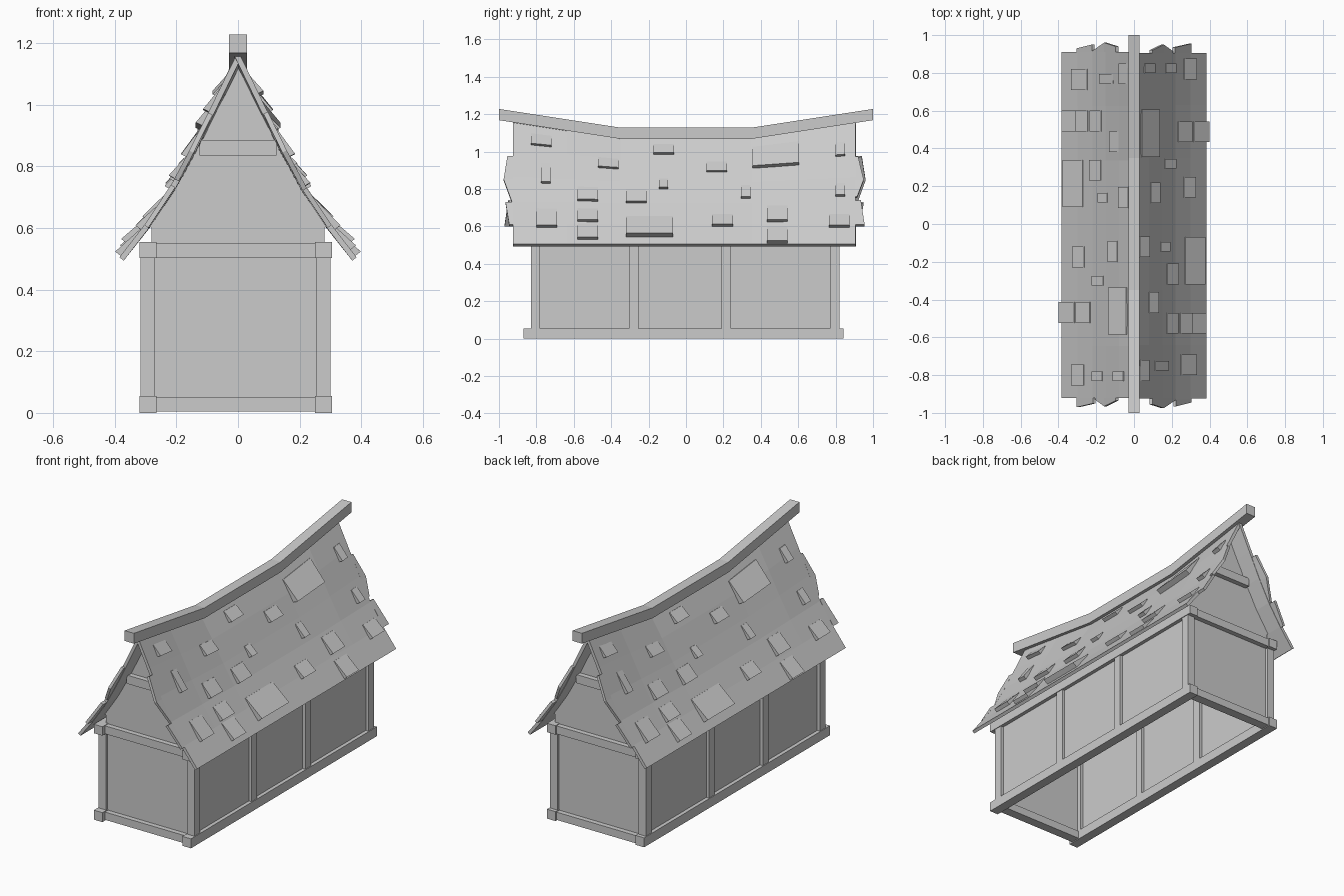
import bpy
import bmesh

cube = bpy.data.objects.get("Cube")
if cube:
    bpy.data.objects.remove(cube, do_unlink=True)

grey = bpy.data.materials.new("plain grey")
grey.use_nodes = True
GREY = (0.6, 0.6, 0.6, 1)
grey.diffuse_color = GREY
grey.node_tree.nodes["Principled BSDF"].inputs["Base Color"].default_value = GREY


def finish(name, bm):
    bmesh.ops.recalc_face_normals(bm, faces=bm.faces[:])
    mesh = bpy.data.meshes.new(name)
    bm.to_mesh(mesh)
    bm.free()
    mesh.materials.append(grey)
    obj = bpy.data.objects.new(name, mesh)
    bpy.context.scene.collection.objects.link(obj)
    return obj


def box(name, x, y, z):
    bm = bmesh.new()
    made = bmesh.ops.create_cube(bm, size=1)
    for v in made["verts"]:
        for i, (low, high) in enumerate((x, y, z)):
            v.co[i] = high if v.co[i] > 0 else low
    return finish(name, bm)


def prism(name, outline, y0, y1):
    """Extrude an outline of (x, z) points along y."""
    bm = bmesh.new()
    face = bm.faces.new([bm.verts.new((x, y0, z)) for x, z in outline])
    made = bmesh.ops.extrude_face_region(bm, geom=[face])
    for v in made["geom"]:
        if isinstance(v, bmesh.types.BMVert):
            v.co.y = y1
    return finish(name, bm)


# Roof surface: a flared profile that sags towards the middle of the ridge
PROFILE = [(0.005, 1.165), (0.08, 1.01), (0.15, 0.865),
           (0.22, 0.735), (0.30, 0.615), (0.385, 0.505)]
TOP, EAVE = PROFILE[0][1], PROFILE[-1][1]


def rise(y):
    return 0.1 * max(0, abs(y) - 0.35) / 0.65


def sag(h, y):
    return (0.088 - rise(y)) * ((h - EAVE) / (TOP - EAVE)) ** 2


def half_width(h):
    for (xa, za), (xb, zb) in zip(PROFILE, PROFILE[1:]):
        if h >= zb:
            break
    return xa + (xb - xa) * (za - h) / (za - zb)


def unsag(z, y):
    h = z
    for _ in range(8):
        h = z + sag(h, y)
    return h


def on_roof(h, y, lift):
    """Point on the slope at profile height h, moved out along its normal."""
    slope = (half_width(h - 0.03) - half_width(h + 0.03)) / 0.06
    size = (1 + slope * slope) ** 0.5
    return half_width(h) + lift / size, y, h - sag(h, y) + lift * slope / size


def slab(bm, rows, depth, side, turn):
    """Closed sheet on the slope; each row is (height, y values, lift)."""
    def place(h, y, lift):
        x, y, z = on_roof(h, y, lift)
        return bm.verts.new((x, y, z) if side > 0 else (-x, turn - y, z))

    upper = [[place(h, y, up) for y in ys] for h, ys, up in rows]
    lower = [[place(h, y, -depth) for y in ys] for h, ys, up in rows]
    n, m = len(upper), len(upper[0])
    for grid in (upper, lower):
        for i in range(n - 1):
            for j in range(m - 1):
                bm.faces.new((grid[i][j], grid[i + 1][j],
                              grid[i + 1][j + 1], grid[i][j + 1]))
    rim = [(i, 0) for i in range(n)] + [(n - 1, j) for j in range(1, m)]
    rim += [(i, m - 1) for i in range(n - 2, -1, -1)]
    rim += [(0, j) for j in range(m - 2, 0, -1)]
    for (a, b), (c, d) in zip(rim, rim[1:] + rim[:1]):
        bm.faces.new((upper[a][b], upper[c][d], lower[c][d], lower[a][b]))


FRONT, BACK = -0.925, 0.905
# Ragged ends: groups of (height, overhang)
FRONT_RAGS = [[(0.975, 0.03), (0.85, 0.05), (0.73, 0.005)],
              [(0.73, 0.04), (0.61, 0.02)]]
BACK_RAGS = [[(0.975, 0.015), (0.85, 0.045), (0.76, 0.01)],
             [(0.74, 0.03), (0.61, 0.05)]]

# Raised shingles by width: (centre y, top z, bottom z)
SHINGLES = {
    0.05: [(-0.75, 0.94, 0.83), (0.825, 1.05, 0.975), (0.825, 0.83, 0.76),
           (-0.12, 0.855, 0.8), (0.32, 0.82, 0.75)],
    0.11: [(-0.775, 1.09, 1.03), (-0.415, 0.965, 0.91), (-0.12, 1.04, 0.985),
           (0.165, 0.945, 0.89), (-0.525, 0.81, 0.735), (-0.265, 0.8, 0.725),
           (-0.745, 0.695, 0.595), (-0.525, 0.695, 0.625),
           (-0.525, 0.615, 0.53), (0.195, 0.665, 0.6), (0.488, 0.71, 0.625),
           (0.488, 0.595, 0.51), (0.82, 0.665, 0.595)],
    0.25: [(0.48, 1.04, 0.92), (-0.195, 0.655, 0.545)],
}

for side, word in ((1, "left"), (-1, "right")):
    bm = bmesh.new()
    columns = [FRONT, -0.64, -0.35, 0.35, 0.63, BACK]
    slab(bm, [(h, columns, 0) for _, h in PROFILE], 0.018, side, -0.015)
    for edge, way, rags in ((FRONT, -1, FRONT_RAGS), (BACK, 1, BACK_RAGS)):
        for rag in rags:
            slab(bm, [(h, [edge, edge + way * out], 0) for h, out in rag],
                 0.016, side, -0.015)
    finish(word + "_roof_slope", bm)

    bm = bmesh.new()
    for width, spots in SHINGLES.items():
        lift = 0.032 if width > 0.2 else 0.022
        for y, top, bottom in spots:
            ys = [y - width / 2, y + width / 2]
            slab(bm, [(unsag(top, y), ys, 0.003),
                      (max(EAVE, unsag(bottom, y)), ys, lift)],
                 0.004, side, 0.02)
    finish(word + "_shingles", bm)

# Ridge beam with upswept ends
bm = bmesh.new()
rings = []
for y in (-1, -0.35, 0.35, 1):
    z = 1.068 + rise(y)
    rings.append([bm.verts.new((x, y, z + dz)) for x, dz in
                  ((-0.03, 0), (0.03, 0), (0.03, 0.06), (-0.03, 0.06))])
for a, b in zip(rings, rings[1:]):
    for i in range(4):
        j = (i + 1) % 4
        bm.faces.new((a[i], a[j], b[j], b[i]))
bm.faces.new(rings[0])
bm.faces.new(rings[-1])
finish("ridge_beam", bm)

# Long sides: sill, top plate, posts and wall panel
for word, x0, x1 in (("right", -0.32, -0.265), ("left", 0.25, 0.305)):
    box(word + "_sill", (x0, x1), (-0.868, 0.842), (0, 0.055))
    box(word + "_top_plate", (x0, x1), (-0.868, 0.842), (0.503, 0.555))
    for i, y in enumerate((-0.83, -0.305, 0.19, 0.77)):
        box(f"{word}_post_{i + 1}", (x0 + 0.004, x1 - 0.004),
            (y, y + 0.05), (0.03, 0.53))
    middle = (x0 + x1) / 2
    box(word + "_wall", (middle - 0.006, middle + 0.006),
        (-0.81, 0.80), (0.02, 0.53))

# Gable ends: wall up to the roof, sill, tie beam and collar beam
for word, y, out in (("front", -0.81, -1), ("back", 0.80, 1)):
    slope = [on_roof(h, y, -0.012)[::2] for _, h in PROFILE[1:-1]]
    half = [(0.28, 0.02), (0.28, 0.6)] + slope[::-1]
    outline = half + [(0, 1.12)] + [(-x, z) for x, z in half[::-1]]
    prism(word + "_gable_wall", outline, y - 0.006, y + 0.006)
    ys = sorted((y - out * 0.02, y + out * 0.035))
    box(word + "_sill", (-0.27, 0.255), ys, (0.005, 0.05))
    box(word + "_tie_beam", (-0.27, 0.255), ys, (0.505, 0.552))
    box(word + "_collar_beam", (-0.125, 0.125), ys, (0.835, 0.885))
